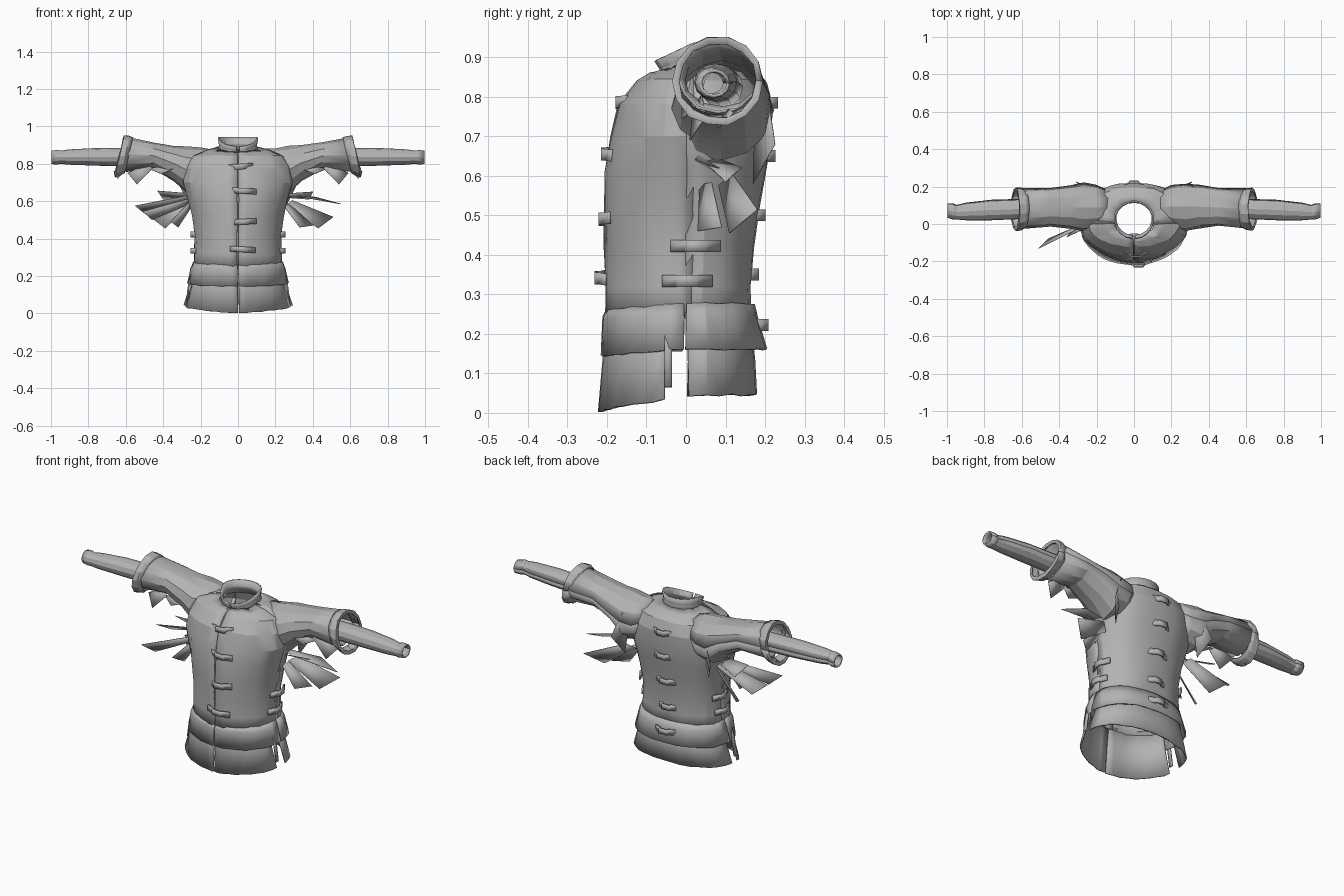
import bpy, math, random
from mathutils import Vector

if "Cube" in bpy.data.objects:
    bpy.data.objects.remove(bpy.data.objects["Cube"])
random.seed(4)

cloth = bpy.data.materials.new("grey cloth")
cloth.use_nodes = True
cloth.diffuse_color = (0.45, 0.45, 0.45, 1)
cloth.node_tree.nodes["Principled BSDF"].inputs["Base Color"].default_value = (0.45, 0.45, 0.45, 1)


def make(name, verts, faces, thick=0.008, angle=18):
    mesh = bpy.data.meshes.new(name)
    mesh.from_pydata([tuple(v) for v in verts], [], faces)
    mesh.materials.append(cloth)
    ob = bpy.data.objects.new(name, mesh)
    bpy.context.collection.objects.link(ob)
    bpy.ops.object.select_all(action='DESELECT')
    ob.select_set(True)
    bpy.context.view_layer.objects.active = ob
    bpy.ops.object.shade_smooth_by_angle(angle=math.radians(angle))
    mod = ob.modifiers.new("cloth thickness", 'SOLIDIFY')
    mod.thickness, mod.offset = thick, 0
    return ob


def sheet(name, rows, thick=0.008, jitter=0.0):
    """Skin a grid of point rows."""
    n = len(rows[0])
    verts = [Vector(p) + Vector([random.uniform(-jitter, jitter) for _ in range(3)])
             for row in rows for p in row]
    faces = [(r * n + i, r * n + i + 1, r * n + n + i + 1, r * n + n + i)
             for r in range(len(rows) - 1) for i in range(n - 1)]
    return make(name, verts, faces, thick)


def body_point(section, deg):
    """Point on a body ring; front_drop lowers the ring toward the front, the back is squarer."""
    z, half_width, front, back, front_drop = section
    a = math.radians(deg)
    s, c = math.sin(a), math.cos(a)
    if s > 0:
        s, c = s ** 0.85, math.copysign(abs(c) ** 0.85, c)
    y = s * (back if s > 0 else -front)
    return (half_width * c, y, z - front_drop * max(0, -s))


def panel(name, sections, start, end, steps, jitter=0.003):
    rows = [[body_point(s, start + (end - start) * i / steps) for i in range(steps + 1)]
            for s in sections]
    return sheet(name, rows, jitter=jitter)


# Body panels: z, half width, front y, back y, front drop
body = [(0.24, 0.235, -0.2, 0.165, 0), (0.32, 0.23, -0.2, 0.16, 0), (0.42, 0.228, -0.203, 0.166, 0),
        (0.52, 0.24, -0.205, 0.183, 0), (0.61, 0.262, -0.203, 0.2, 0), (0.7, 0.288, -0.19, 0.214, 0),
        (0.78, 0.275, -0.167, 0.216, 0), (0.84, 0.24, -0.12, 0.197, 0), (0.872, 0.165, -0.09, 0.16, 0.015),
        (0.885, 0.105, -0.062, 0.12, 0.025)]
peplum = [(0.275, 0.235, -0.2, 0.168, 0.015), (0.24, 0.25, -0.205, 0.178, 0), (0.16, 0.266, -0.209, 0.2, 0.015)]
skirt = [(0.24, 0.235, -0.198, 0.16, 0), (0.14, 0.255, -0.205, 0.17, 0), (0.045, 0.287, -0.218, 0.173, 0.04)]

for side, a, b, turn in (("left", 0, -89.5, 1), ("right", 180, 269.5, -1)):
    panel(side + "_front_body", body, a + 4 * turn, b, 9)
    panel(side + "_front_peplum", peplum, a - 2 * turn, b, 9)
    panel(side + "_front_skirt", skirt, a - 15 * turn, b, 9)
panel("back_body", body, 0, 180, 16)
panel("back_peplum", peplum, 0, 180, 14)
panel("back_skirt", skirt, 1, 179, 14)

# Narrow flap hidden behind the front opening
sheet("front_placket", [[(x, s[2] + 0.012, s[0] - s[4]) for x in (-0.02, 0.0, 0.022)] for s in body])

# Side vent tabs
for sx in (-1, 1):
    sheet("vent_tab", [[(sx * x, y, z) for y in (-0.055, -0.035)]
                       for x, z in ((0.23, 0.26), (0.262, 0.16), (0.275, 0.065))])

# Standing collar, open at the front in a wide notch
collar = []
for t in (0, 0.5, 1):
    row = []
    for i in range(19):
        a = math.radians(-86 + 352 * i / 18)
        front = max(0, -math.sin(a))
        low, high = 0.87 - 0.02 * front, 0.942 - 0.05 * front
        r = 0.105 - 0.006 * math.sin(math.pi * t)
        row.append((r * math.cos(a), 0.03 + (r - 0.012) * math.sin(a) - 0.014 * t * front,
                    low + (high - low) * t))
    collar.append(row)
sheet("collar", collar)


def tube(name, stations, sx, sides, jitter=0.0, lean=0.0):
    """Loft rings along x: x, y, z, y radius, z radius."""
    rows = []
    for x, y, z, ry, rz in stations:
        ring = []
        for i in range(sides):
            a = 2 * math.pi * i / sides
            ring.append(Vector((sx * (x - lean * math.sin(a)), y + ry * math.cos(a), z + rz * math.sin(a))))
            ring[-1] += Vector([random.uniform(-jitter, jitter) for _ in range(3)])
        rows.append(ring + ring[:1])
    return sheet(name, rows)


def scrap(name, sx, root, end_a, end_b):
    """Torn wedge of cloth from a narrow root to a slanted end."""
    points = [Vector((sx * x, y, z)) for x, y, z in (root, end_a, end_b)]
    spread = (points[2] - points[1]) * 0.25
    make(name, [points[0] - spread, points[1], points[2], points[0] + spread], [(0, 1, 2, 3)], 0.003)


# Sleeves, cuffs and inner arms
for side, sx in (("left", 1), ("right", -1)):
    tube(side + "_sleeve", [(0.14, 0.09, 0.79, 0.085, 0.085), (0.2, 0.09, 0.768, 0.115, 0.113),
                            (0.27, 0.09, 0.768, 0.125, 0.122), (0.34, 0.092, 0.803, 0.112, 0.092),
                            (0.45, 0.092, 0.842, 0.1, 0.071), (0.6, 0.082, 0.85, 0.103, 0.09)], sx, 12, 0.004)
    tube(side + "_cuff", [(0.585, 0.08, 0.845, 0.1, 0.094), (0.605, 0.08, 0.843, 0.11, 0.104),
                          (0.632, 0.08, 0.84, 0.113, 0.11), (0.634, 0.08, 0.84, 0.098, 0.095)],
         sx, 14, 0.002, 0.024)
    tube(side + "_inner_arm", [(0.3, 0.09, 0.825, 0.05, 0.05), (0.62, 0.08, 0.835, 0.05, 0.045),
                               (0.76, 0.075, 0.837, 0.051, 0.043), (0.9, 0.067, 0.836, 0.043, 0.037),
                               (0.95, 0.063, 0.835, 0.035, 0.031), (0.965, 0.066, 0.835, 0.039, 0.035),
                               (0.996, 0.072, 0.834, 0.035, 0.032)], sx, 12)
    # Scraps hanging beneath the sleeve and cuff
    for root, end_a, end_b in (((0.47, 0.03, 0.79), (0.54, 0.01, 0.69), (0.59, 0.05, 0.75)),
                               ((0.62, 0.1, 0.76), (0.645, 0.08, 0.72), (0.665, 0.12, 0.76)),
                               ((0.36, 0.0, 0.78), (0.41, -0.01, 0.745), (0.48, 0.03, 0.775))):
        scrap(side + "_sleeve_scrap", sx, root, end_a, end_b)
    # Loose cloth at the back of the armhole
    scrap(side + "_armhole_flap", sx, (0.24, 0.19, 0.8), (0.26, 0.17, 0.58), (0.31, 0.225, 0.68))

# Torn scraps fanning out below the arms: root, two end corners
fans = {"left": [((0.26, 0.06, 0.64), (0.55, 0.1, 0.585), (0.42, 0.14, 0.62)),
                 ((0.27, 0.1, 0.59), (0.51, 0.18, 0.515), (0.43, 0.11, 0.455)),
                 ((0.26, 0.05, 0.58), (0.4, 0.09, 0.47), (0.33, 0.03, 0.46)),
                 ((0.25, 0.04, 0.63), (0.4, 0.03, 0.65), (0.38, 0.1, 0.61))],
        "right": [((0.26, 0.07, 0.62), (0.55, 0.06, 0.575), (0.5, 0.13, 0.535)),
                  ((0.26, 0.0, 0.6), (0.51, -0.13, 0.545), (0.46, -0.08, 0.5)),
                  ((0.26, 0.09, 0.6), (0.45, 0.17, 0.5), (0.39, 0.11, 0.455)),
                  ((0.25, 0.04, 0.63), (0.43, 0.06, 0.655), (0.4, 0.14, 0.61)),
                  ((0.25, -0.01, 0.59), (0.36, -0.07, 0.49), (0.32, -0.02, 0.46))]}
for side, pieces in fans.items():
    for piece in pieces:
        scrap(side + "_torn_scrap", 1 if side == "left" else -1, *piece)


def clasp(name, center, yaw, width=0.13, tilt=0.0):
    """Bowed strap with a raised middle loop, facing local -y."""
    profile = [(-0.5, 0.006), (-0.22, -0.008), (-0.18, -0.018), (0.18, -0.018), (0.22, -0.008), (0.5, 0.006)]
    ob = sheet(name, [[(u * width, y, h + tilt * u * width) for u, y in profile]
                      for h in (-0.015, 0.015)], 0.008)
    ob.location, ob.rotation_euler = center, (0, 0, math.radians(yaw))


for i, (x, y, z) in enumerate([(0.01, -0.157, 0.785), (0.03, -0.194, 0.655), (0.03, -0.2, 0.49), (0.025, -0.21, 0.342)]):
    clasp("front_clasp", (x, y, z), 0, 0.135, 0.06 * (-1) ** i)
for y, z in ((0.212, 0.785), (0.205, 0.65), (0.18, 0.5), (0.163, 0.35), (0.187, 0.222)):
    clasp("back_clasp", (0, y, z), 180, 0.12)
for sx in (-1, 1):
    for y, z in ((0.025, 0.422), (0.003, 0.334)):
        clasp("side_clasp", (sx * 0.233, y, z), 90 * sx, 0.125)
